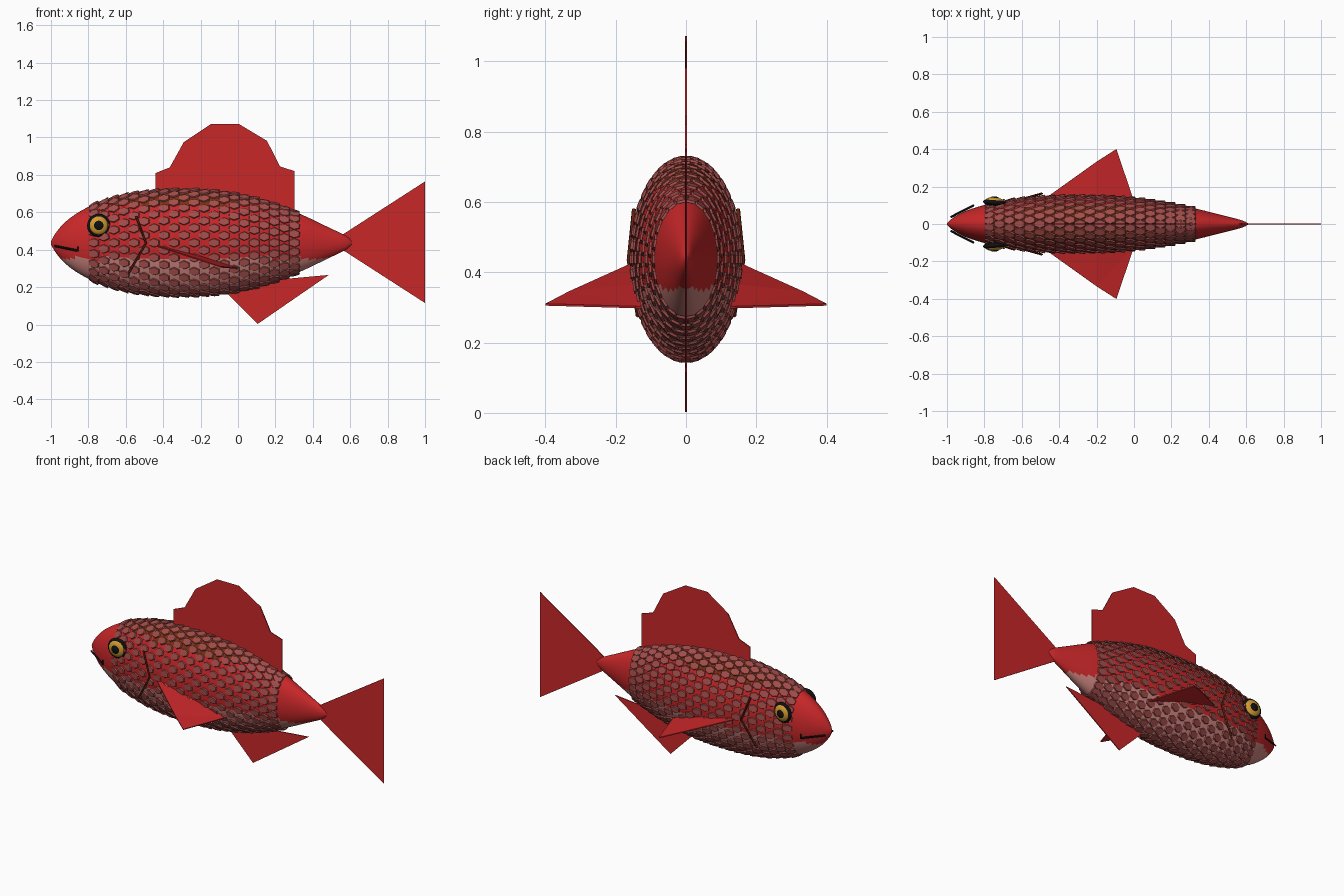
import bpy, bmesh
from math import sin, cos, pi, radians
from mathutils import Vector, Matrix

cube = bpy.data.objects.get("Cube")
if cube:
    bpy.data.objects.remove(cube, do_unlink=True)


def material(name, r, g, b):
    m = bpy.data.materials.new(name)
    m.use_nodes = True
    m.diffuse_color = (r, g, b, 1)
    m.node_tree.nodes["Principled BSDF"].inputs["Base Color"].default_value = (r, g, b, 1)
    return m


RED = material("red", 0.58, 0.02, 0.022)
PINK = material("belly pink", 0.58, 0.22, 0.2)
BROWN = material("back brown", 0.2, 0.028, 0.006)
ROSE = material("scale rose", 0.36, 0.075, 0.07)
GOLD = material("eye gold", 0.65, 0.33, 0.03)
BLACK = material("black", 0.005, 0.005, 0.005)
GILL = material("gill brown", 0.12, 0.015, 0.005)


def finish(name, bm, mats):
    me = bpy.data.meshes.new(name)
    bmesh.ops.recalc_face_normals(bm, faces=bm.faces)
    bm.to_mesh(me)
    bm.free()
    ob = bpy.data.objects.new(name, me)
    bpy.context.collection.objects.link(ob)
    for m in mats:
        me.materials.append(m)
    return ob


# Body half height along x
PROFILE = [(-1, 0.008), (-0.98, 0.045), (-0.93, 0.105), (-0.85, 0.165), (-0.75, 0.213),
           (-0.6, 0.257), (-0.45, 0.278), (-0.3, 0.283), (-0.1, 0.273), (0.1, 0.235),
           (0.3, 0.168), (0.5, 0.075), (0.58, 0.035), (0.61, 0.008)]
MID, ASPECT = 0.437, 0.53


def half_height(x):
    """Cubic interpolation through the profile."""
    n = len(PROFILE)
    slope = lambda k: ((PROFILE[min(k + 1, n - 1)][1] - PROFILE[max(k - 1, 0)][1])
                       / (PROFILE[min(k + 1, n - 1)][0] - PROFILE[max(k - 1, 0)][0]))
    i = 0
    while i < n - 2 and x > PROFILE[i + 1][0]:
        i += 1
    (x0, a), (x1, b) = PROFILE[i], PROFILE[i + 1]
    d = x1 - x0
    t = (x - x0) / d
    return ((2*t**3 - 3*t**2 + 1) * a + (t**3 - 2*t**2 + t) * d * slope(i)
            + (3*t**2 - 2*t**3) * b + (t**3 - t**2) * d * slope(i + 1))


def skin(x, a):
    h = half_height(x)
    return Vector((x, ASPECT * h * cos(a), MID + h * sin(a)))


# Body: elliptical rings, coloured by height
bm = bmesh.new()
SIDES, RINGS = 40, 52
rings = []
for i in range(RINGS + 1):
    x = -0.195 - 0.805 * cos(pi * (0.35 * i / RINGS + 0.65 * (1 - cos(pi * i / RINGS)) / 2))
    rings.append([bm.verts.new(skin(x, 2 * pi * j / SIDES)) for j in range(SIDES)])
for r0, r1 in zip(rings, rings[1:]):
    for j in range(SIDES):
        k = (j + 1) % SIDES
        f = bm.faces.new((r0[j], r0[k], r1[k], r1[j]))
        z = f.calc_center_median().z
        f.material_index = 1 if z < 0.355 else 2 if z > 0.643 else 0
bm.faces.new(rings[0])
bm.faces.new(rings[-1])
for f in bm.faces:
    f.smooth = True
finish("body", bm, [RED, PINK, BROWN])

# Scales: small tilted hexagonal plates in staggered rows
bm = bmesh.new()
COLUMNS, AROUND = 21, 22
for i in range(COLUMNS):
    x = -0.77 + 1.07 * i / (COLUMNS - 1)
    for j in range(AROUND):
        a = 2 * pi * (j + 0.5 * (i % 2)) / AROUND
        p = skin(x, a)
        along = (skin(x + 0.01, a) - skin(x - 0.01, a)).normalized()
        around = (skin(x, a + 0.01) - skin(x, a - 0.01)).normalized()
        out = along.cross(around).normalized()
        if out.dot(p - Vector((x, 0, MID))) < 0:
            out = -out
        around = out.cross(along)
        frame = Matrix((along, around, out)).transposed().to_4x4()
        m = (Matrix.Translation(p + out * 0.004) @ frame @ Matrix.Rotation(radians(-9), 4, 'Y')
             @ Matrix.Diagonal((1, 0.72, 1, 1)))
        bmesh.ops.create_cone(bm, cap_ends=True, segments=6, radius1=0.034,
                              radius2=0.03, depth=0.007, matrix=m)
finish("scales", bm, [ROSE])


def sheet(name, points, thickness=0.006):
    """Thin fin from an outline."""
    bm = bmesh.new()
    f = bm.faces.new([bm.verts.new(p) for p in points])
    bmesh.ops.triangulate(bm, faces=[f])
    ob = finish(name, bm, [RED])
    s = ob.modifiers.new("thickness", 'SOLIDIFY')
    s.thickness, s.offset = thickness, 0
    return ob


def upright(name, outline):
    return sheet(name, [(x, 0, z) for x, z in outline])


# Fins on the centre line
upright("dorsal_fin", [(-0.44, 0.62), (-0.44, 0.81), (-0.365, 0.84), (-0.29, 0.975), (-0.215, 0.97),
                       (-0.145, 1.072), (-0.067, 1.022), (0.005, 1.072), (0.08, 0.977),
                       (0.155, 0.982), (0.225, 0.845), (0.303, 0.82), (0.303, 0.55)])
upright("tail_fin", [(0.55, 0.475), (1, 0.765), (0.868, 0.675), (0.905, 0.44),
                     (0.868, 0.202), (1, 0.115), (0.55, 0.405)])
upright("anal_fin", [(-0.08, 0.19), (0.105, 0.003), (0.485, 0.265), (0.1, 0.23)])


def stroke(name, points, radius, mat):
    """Thin bar along a path."""
    cu = bpy.data.curves.new(name, 'CURVE')
    cu.dimensions = '3D'
    cu.bevel_depth, cu.bevel_resolution, cu.use_fill_caps = radius, 0, True
    sp = cu.splines.new('POLY')
    sp.points.add(len(points) - 1)
    for q, p in zip(sp.points, points):
        q.co = (*p, 1)
    cu.materials.append(mat)
    ob = bpy.data.objects.new(name, cu)
    bpy.context.collection.objects.link(ob)


def eye_disc(name, side, y, radius, depth, mat):
    bm = bmesh.new()
    m = (Matrix.Translation((-0.745, side * y, 0.53)) @ Matrix.Rotation(side * radians(-5), 4, 'Z')
         @ Matrix.Diagonal((radius, depth, radius, 1)) @ Matrix.Rotation(pi / 2, 4, 'X'))
    bmesh.ops.create_uvsphere(bm, u_segments=24, v_segments=12, radius=1, matrix=m)
    for f in bm.faces:
        f.smooth = True
    finish(name, bm, [mat])


# Paired parts
for side, label in ((1, "left"), (-1, "right")):
    mirror = lambda pts: [(x, side * y, z) for x, y, z in pts]
    sheet(label + "_pectoral_fin", mirror([(-0.47, 0.14, 0.43), (-0.2, 0.333, 0.343), (-0.095, 0.4, 0.308),
                                           (0, 0.12, 0.3), (-0.2, 0.13, 0.365)]))
    eye_disc(label + "_eye_rim", side, 0.115, 0.062, 0.02, BLACK)
    eye_disc(label + "_iris", side, 0.122, 0.05, 0.021, GOLD)
    eye_disc(label + "_pupil", side, 0.13, 0.031, 0.018, BLACK)
    stroke(label + "_gill", mirror([(-0.545, 0.148, 0.58), (-0.492, 0.163, 0.435), (-0.585, 0.137, 0.275)]),
           0.006, GILL)
    stroke(label + "_mouth", mirror([(-0.98, 0.037, 0.42), (-0.857, 0.1, 0.395)]), 0.006, BLACK)
    stroke(label + "_mouth_corner", mirror([(-0.857, 0.1, 0.39), (-0.857, 0.1, 0.418)]), 0.005, BLACK)
